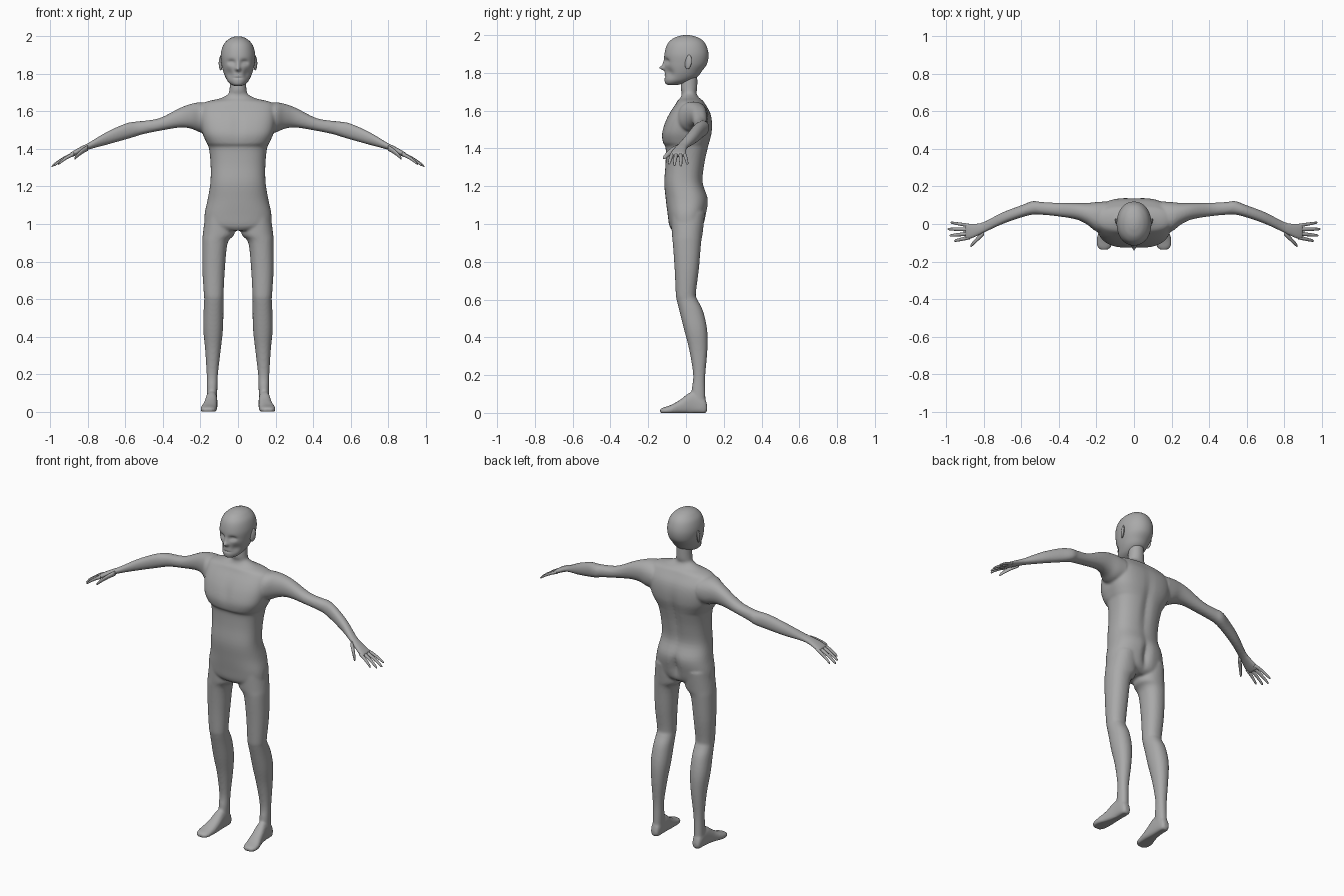
import bpy, bmesh, math
from mathutils import Vector

skin = bpy.data.materials.new("plain_grey")
skin.diffuse_color = (0.4, 0.4, 0.4, 1)


def smooth_rows(rows, steps):
    """Catmull-Rom interpolation between cross-section rows."""
    out = []
    for i in range(len(rows) - 1):
        p0, p1, p2 = rows[max(i - 1, 0)], rows[i], rows[i + 1]
        p3 = rows[min(i + 2, len(rows) - 1)]
        for s in range(steps):
            t = s / steps
            out.append([0.5 * (2 * b + (c - a) * t + (2 * a - 5 * b + 4 * c - d) * t * t
                               + (3 * b - a - 3 * c + d) * t ** 3)
                        for a, b, c, d in zip(p0, p1, p2, p3)])
    return out + [list(rows[-1])]


def loft(bm, axis, rows, mirror=False, seg=40, steps=4):
    """Rows: position on axis, low/high on first and second cross axes, roundness.
    Cross-sections are superellipses."""
    made = []
    order = {"x": (0, 1, 2), "y": (1, 0, 2), "z": (2, 0, 1)}[axis]
    for side in ((1, -1) if mirror else (1,)):
        rings = []
        for p, a0, a1, b0, b1, n in smooth_rows(rows, steps):
            ring = []
            for k in range(seg):
                t = 2 * math.pi * k / seg
                c, s = math.cos(t), math.sin(t)
                co = [0, 0, 0]
                co[order[0]] = p
                co[order[1]] = (a0 + a1) / 2 + (a1 - a0) / 2 * math.copysign(abs(c) ** (2 / n), c)
                co[order[2]] = (b0 + b1) / 2 + (b1 - b0) / 2 * math.copysign(abs(s) ** (2 / n), s)
                ring.append(bm.verts.new((co[0] * side, co[1], max(co[2], 0))))
            rings.append(ring)
            made += ring
        for r, q in zip(rings, rings[1:]):
            for k in range(seg):
                j = (k + 1) % seg
                bm.faces.new((r[k], r[j], q[j], q[k]))
        bm.faces.new(rings[0])
        bm.faces.new(rings[-1])
    return made


def sculpt(verts, centre, radii, push):
    """Push vertices with a soft round brush, on both sides of x = 0."""
    for sx in ((1, -1) if centre[0] else (1,)):
        for v in verts:
            d = sum(((v.co[i] - centre[i] * (sx if i == 0 else 1)) / radii[i]) ** 2 for i in range(3))
            v.co += Vector((push[0] * sx, push[1], push[2])) * math.exp(-d)


def finish(bm, name):
    bmesh.ops.recalc_face_normals(bm, faces=bm.faces)
    for f in bm.faces:
        f.smooth = True
    me = bpy.data.meshes.new(name)
    bm.to_mesh(me)
    bm.free()
    me.materials.append(skin)
    ob = bpy.data.objects.new(name, me)
    bpy.context.collection.objects.link(ob)
    return ob


body = bmesh.new()

# torso and neck: z, front, back, half width, roundness
torso_profile = [
    (1.80, -.02, .06, .042, 2), (1.72, -.028, .06, .045, 2), (1.69, -.022, .056, .055, 2),
    (1.668, -.03, .07, .10, 2), (1.653, -.045, .09, .165, 2.2), (1.635, -.055, .102, .195, 2.6),
    (1.59, -.085, .128, .2, 3), (1.54, -.11, .138, .2, 3), (1.48, -.127, .136, .188, 3),
    (1.43, -.122, .124, .166, 2.8), (1.405, -.108, .118, .155, 2.6), (1.32, -.108, .10, .146, 2.5),
    (1.22, -.115, .09, .147, 2.5), (1.13, -.107, .118, .162, 2.4), (1.05, -.097, .107, .178, 2.4),
    (.99, -.088, .09, .172, 2.3), (.965, -.07, .06, .12, 2)]
torso = loft(body, "z", [(z, -w, w, f, b, n) for z, f, b, w, n in torso_profile], seg=64)
sculpt(torso, (0, .13, 1.06), (.022, .06, .07), (0, -.025, 0))   # buttock cleft
sculpt(torso, (0, .12, 1.35), (.025, .06, .17), (0, -.012, 0))   # spine groove
sculpt(torso, (0, -.13, 1.53), (.014, .06, .07), (0, .005, 0))   # breastbone

# legs: z, inner, outer, front, back
leg_profile = [
    (1.06, .02, .172, -.08, .10), (.95, .018, .187, -.075, .088), (.90, .055, .19, -.07, .08),
    (.76, .07, .19, -.06, .068), (.63, .077, .182, -.054, .052), (.60, .078, .18, -.05, .06),
    (.54, .078, .183, -.035, .09), (.44, .08, .185, -.01, .112), (.33, .092, .175, .018, .113),
    (.20, .107, .167, .038, .102), (.12, .11, .166, .03, .102), (.02, .113, .168, .03, .105)]
loft(body, "z", [(*r, 2.2) for r in leg_profile], mirror=True)

# feet: y, inner, outer, bottom, top
foot_profile = [
    (.112, .125, .155, .01, .04), (.095, .113, .167, -.01, .08), (.03, .11, .172, -.01, .11),
    (-.03, .11, .184, -.01, .07), (-.08, .113, .199, -.01, .042), (-.12, .121, .196, -.008, .028),
    (-.138, .14, .178, -.002, .02)]
loft(body, "y", [(*r, 2.4) for r in foot_profile], mirror=True)

# arms down to the palm: x, front, back, bottom, top
arm_profile = [
    (.15, -.04, .12, 1.49, 1.64), (.20, -.04, .117, 1.488, 1.648), (.25, -.003, .112, 1.508, 1.64),
    (.31, .025, .112, 1.514, 1.618), (.415, .042, .113, 1.497, 1.565), (.5, .05, .118, 1.48, 1.55),
    (.54, .05, .122, 1.468, 1.546), (.6, .035, .10, 1.45, 1.535), (.7, .0, .062, 1.422, 1.49),
    (.79, -.042, .016, 1.398, 1.436), (.83, -.062, .004, 1.382, 1.416), (.87, -.08, .002, 1.363, 1.394),
    (.90, -.083, .003, 1.35, 1.375)]
loft(body, "x", [(*r, 2.2) for r in arm_profile], mirror=True)

# fuse the body parts into one skin
ob = finish(body, "body")
m = ob.modifiers.new("fuse", "REMESH")
m.mode = "VOXEL"
m.voxel_size = 0.007
m.use_smooth_shade = True
m = ob.modifiers.new("soften", "SMOOTH")
m.factor = 0.5
m.iterations = 5

# head: z, half width, front, back
head_profile = [
    (2.0, .008, -.01, .012), (1.995, .03, -.036, .042), (1.98, .056, -.072, .078),
    (1.95, .08, -.1, .105), (1.90, .092, -.114, .119), (1.85, .088, -.114, .112),
    (1.81, .078, -.112, .085), (1.78, .066, -.113, .062), (1.757, .052, -.113, .025),
    (1.742, .034, -.107, -.02), (1.735, .015, -.09, -.05)]
bm = bmesh.new()
head = loft(bm, "z", [(z, -w, w, f, b, 2.1) for z, w, f, b in head_profile], seg=96, steps=7)
sculpt(head, (.035, -.105, 1.862), (.02, .04, .013), (0, .016, 0))     # eye sockets
sculpt(head, (.035, -.1, 1.858), (.010, .04, .006), (0, -.006, 0))     # eyelids
sculpt(head, (0, -.115, 1.845), (.010, .03, .022), (0, -.010, 0))      # nose bridge
sculpt(head, (0, -.115, 1.826), (.013, .03, .011), (0, -.024, 0))      # nose tip
sculpt(head, (.05, -.09, 1.80), (.022, .04, .025), (-.006, .008, 0))   # cheeks
sculpt(head, (0, -.115, 1.778), (.022, .03, .004), (0, .006, 0))       # mouth
finish(bm, "head")

# ears
bm = bmesh.new()
for s in (1, -1):
    ear = bmesh.ops.create_uvsphere(bm, u_segments=20, v_segments=12, radius=1)["verts"]
    for v in ear:
        x, y, z = v.co
        v.co = (s * (.092 + .009 * x + .006 * y), .012 + y * .018 + z * .004, 1.857 + z * .038)
finish(bm, "ears")

# fingers and thumb: root, tip, root radius
digits = [((.875, -.071, 1.372), (.958, -.09, 1.318), .0105),
          ((.88, -.051, 1.371), (.982, -.062, 1.310), .0105),
          ((.88, -.029, 1.371), (.993, -.027, 1.307), .0105),
          ((.875, -.009, 1.372), (.978, .008, 1.316), .0095),
          ((.80, -.045, 1.405), (.872, -.118, 1.348), .015)]
bm = bmesh.new()
for root, tip, r in digits:
    rows = []
    for t, k in ((0, 1), (.35, .95), (.7, .8), (.93, .62), (1, .2)):
        p = Vector(root).lerp(Vector(tip), t)
        p.z += .006 * math.sin(math.pi * t)
        rows.append((p.x, p.y - r * k, p.y + r * k, p.z - r * k, p.z + r * k, 2))
    loft(bm, "x", rows, mirror=True, seg=14, steps=3)
finish(bm, "fingers")
